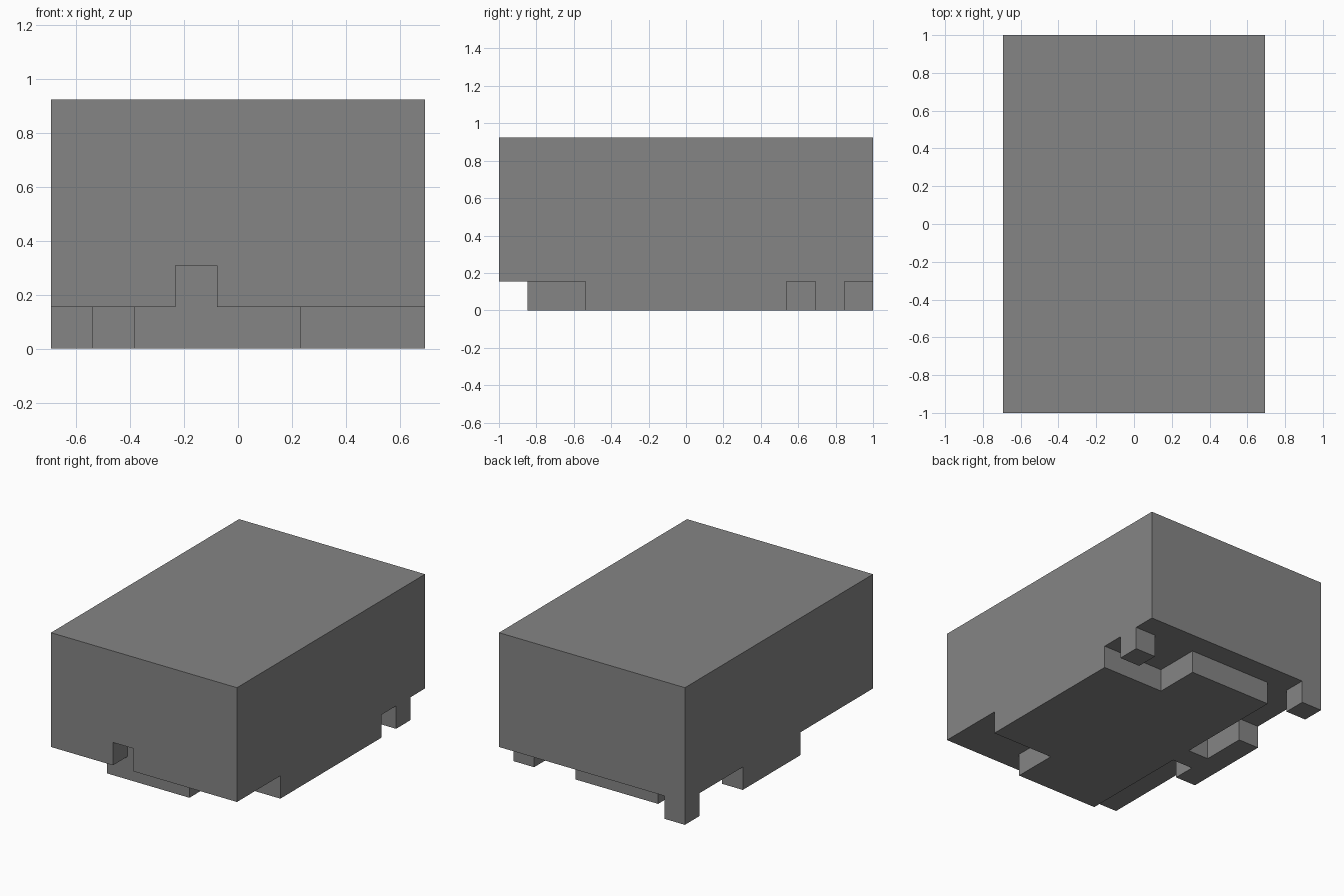
import bpy, bmesh
from mathutils import Vector

U = 2 / 13               # grid unit: the model is 9 x 13 x 6 units
ORIGIN = Vector((4.5, 6.5, 0))

old = bpy.data.objects.get("Cube")
if old:
    bpy.data.objects.remove(old, do_unlink=True)

GREY = (0.235, 0.235, 0.235, 1)
grey = bpy.data.materials.new("mid_grey")
grey.use_nodes = True
grey.diffuse_color = GREY
grey.node_tree.nodes["Principled BSDF"].inputs["Base Color"].default_value = GREY


def prism(name, outline, bottom, top):
    """Extrude a flat outline, in grid units, from bottom to top."""
    bm = bmesh.new()
    verts = [bm.verts.new((Vector((x, y, bottom)) - ORIGIN) * U) for x, y in outline]
    base = bm.faces.new(verts)
    cap = bmesh.ops.extrude_face_region(bm, geom=[base])
    moved = [v for v in cap["geom"] if isinstance(v, bmesh.types.BMVert)]
    bmesh.ops.translate(bm, verts=moved, vec=(0, 0, (top - bottom) * U))
    bmesh.ops.recalc_face_normals(bm, faces=bm.faces)
    mesh = bpy.data.meshes.new(name)
    bm.to_mesh(mesh)
    bm.free()
    mesh.materials.append(grey)
    obj = bpy.data.objects.new(name, mesh)
    bpy.context.collection.objects.link(obj)
    return obj


def block(name, x0, x1, y0, y1, z0, z1):
    return prism(name, [(x0, y0), (x1, y0), (x1, y1), (x0, y1)], z0, z1)


# Main body with a small square notch in the lower front edge
body = block("body", 0, 9, 0, 13, 1, 6)
cutter = block("notch_cutter", 3, 4, -1, 1, 0, 2)
cutter.hide_render = True
cutter.hide_viewport = True
cut = body.modifiers.new("front_notch", 'BOOLEAN')
cut.operation = 'DIFFERENCE'
cut.solver = 'EXACT'
cut.object = cutter

# Bake the notch into the body and drop the cutter
bpy.context.view_layer.update()
evaluated = body.evaluated_get(bpy.context.evaluated_depsgraph_get())
body_mesh = bpy.data.meshes.new_from_object(evaluated)
body.modifiers.clear()
body.data = body_mesh
bpy.data.objects.remove(cutter, do_unlink=True)

# Stepped base plate with a side block joined by a narrow bridge
prism("base_plate", [
    (2, 1), (6, 1), (6, 3), (9, 3), (9, 10), (6, 10), (6, 12), (2, 12),
    (2, 7), (1, 7), (1, 9), (0, 9), (0, 5), (1, 5), (1, 6), (2, 6)], 0, 1)

# Two small feet at the back
block("back_left_foot", 8, 9, 11, 12, 0, 1)
block("back_right_foot", 0, 1, 12, 13, 0, 1)
